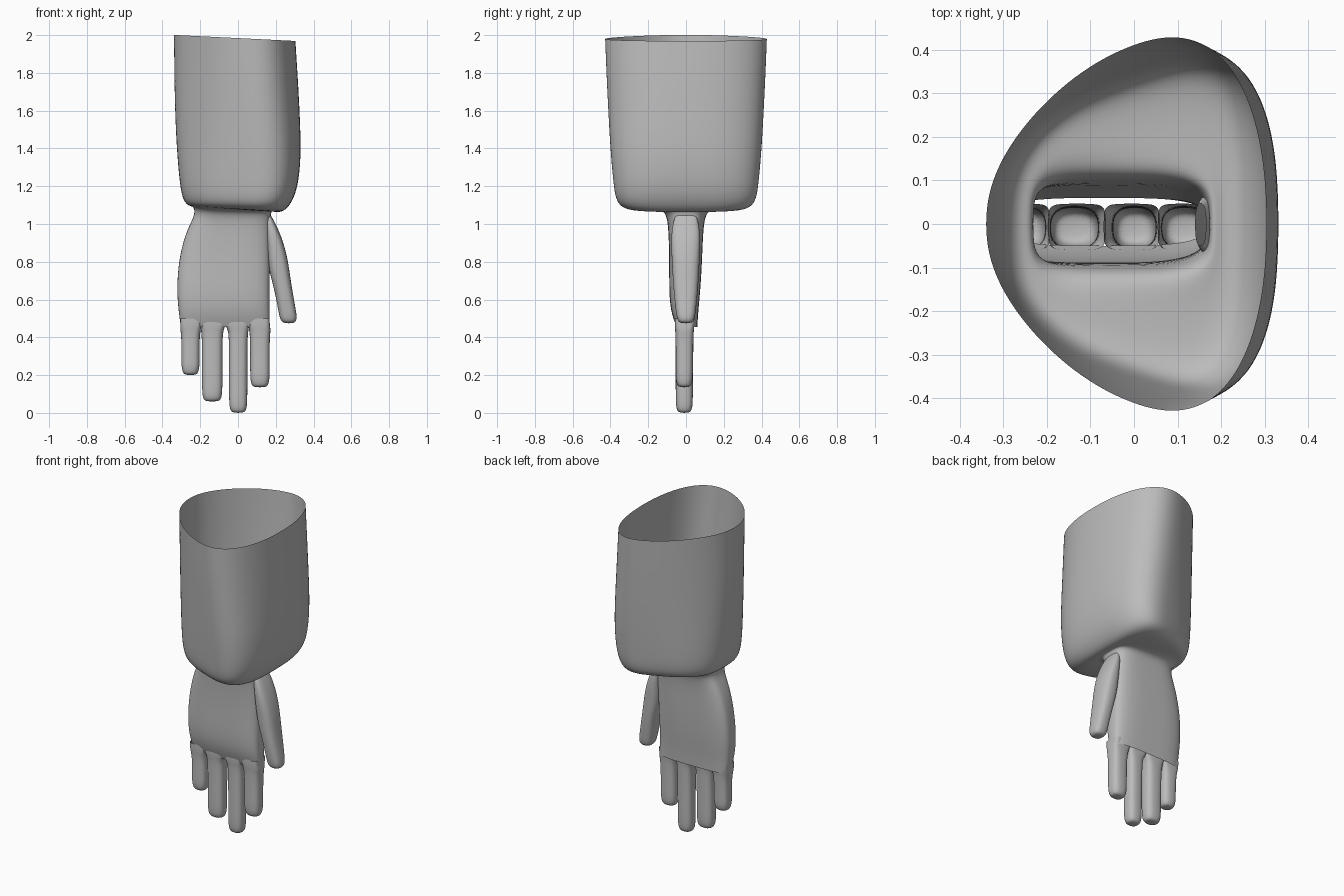
import bpy, bmesh, math

if "Cube" in bpy.data.objects:
    bpy.data.objects.remove(bpy.data.objects["Cube"], do_unlink=True)

grey = bpy.data.materials.new("plain grey")
grey.use_nodes = True
COLOUR = (0.5, 0.5, 0.5, 1)
grey.diffuse_color = COLOUR
grey.node_tree.nodes["Principled BSDF"].inputs["Base Color"].default_value = COLOUR


def power(v, p):
    return math.copysign(abs(v) ** p, v)


def loft(name, rings, sides, cap=False):
    """Skin rings (z, x0, x1, y0, y1, roundness, flare, tilt) into an open tube."""
    bm = bmesh.new()
    loops = []
    for z, x0, x1, y0, y1, p, flare, tilt in rings:
        loop = []
        for i in range(sides):
            t = math.tau * i / sides
            c, s = power(math.cos(t), p), power(math.sin(t), p)
            x = (x0 + x1) / 2 + (x1 - x0) / 2 * c
            y = (y0 + y1) / 2 + (y1 - y0) / 2 * s * (1 + flare * c)
            loop.append(bm.verts.new((x, y, z + tilt * c)))
        loops.append(loop)
    for a, b in zip(loops, loops[1:]):
        for i in range(sides):
            j = (i + 1) % sides
            bm.faces.new((a[i], b[i], b[j], a[j]))
    if cap:
        bm.faces.new(loops[-1][::-1])
    mesh = bpy.data.meshes.new(name)
    bm.normal_update()
    bm.to_mesh(mesh)
    bm.free()
    mesh.materials.append(grey)
    obj = bpy.data.objects.new(name, mesh)
    bpy.context.collection.objects.link(obj)
    mesh.shade_smooth()
    sub = obj.modifiers.new("smooth", "SUBSURF")
    sub.levels = sub.render_levels = 2
    return obj


# Sleeve: hollow, open at the top, tucked in to the wrist
sleeve = [(z, x0, x1, -b, b, p, k, -0.016) for z, x0, x1, b, p, k in (
    (1.985, -.34, .305, .405, .92, .33),
    (1.8, -.338, .317, .397, .9, .33),
    (1.6, -.335, .328, .385, .86, .33),
    (1.4, -.326, .335, .372, .8, .32),
    (1.25, -.314, .324, .358, .74, .3),
    (1.16, -.303, .3, .346, .7, .3),
    (1.105, -.288, .268, .325, .68, .3),
    (1.08, -.262, .235, .28, .66, .25),
    (1.078, -.24, .2, .18, .62, .12),
)]
# Wrist and palm: flat hollow hand that ends in a ledge over the fingers
palm = [(z, x0, x1, y0, y1, p, 0, 0) for z, x0, x1, y0, y1, p in (
    (1.075, -.23, .178, -.125, .125, .58),
    (1.04, -.232, .172, -.1, .1, .56),
    (.95, -.28, .17, -.092, .09, .58),
    (.8, -.316, .17, -.088, .085, .6),
    (.65, -.324, .167, -.09, .076, .6),
    (.55, -.316, .167, -.082, .066, .6),
    (.49, -.308, .167, -.064, .062, .6),
    (.455, -.303, .167, -.05, .06, .6),
)]
loft("sleeve_and_palm", sleeve + palm, 40)


# Fingers: hollow tubes whose flared roots meet in the webbing
def finger(name, web0, web1, x0, x1, tip):
    y0, y1 = -.055, .037
    m = .018
    rings = [
        (.5, web0, web1, -.06, .047, .4, 0, 0),
        (.465, web0, web1, -.06, .045, .45, 0, 0),
        (.44, x0 - .006, x1 + .006, -.058, .042, .62, 0, 0),
        (.4, x0, x1, y0, y1 + .003, .72, 0, 0),
        ((.4 + tip) / 2, x0, x1, y0, y1, .75, 0, 0),
        (tip + .05, x0, x1, y0, y1, .75, 0, 0),
        (tip + .016, x0 + .006, x1 - .006, y0 + .006, y1 - .006, .78, 0, 0),
        (tip, x0 + m, x1 - m, y0 + m, y1 - m, .85, 0, 0),
    ]
    loft(name, rings, 20, cap=True)


finger("little_finger", -.306, -.192, -.3, -.203, .2)
finger("ring_finger", -.198, -.064, -.191, -.082, .06)
finger("middle_finger", -.07, .06, -.048, .05, 0)
finger("index_finger", .054, .168, .064, .168, .135)

# Thumb: tapering tube leaning away from the palm
thumb = [(z, x0, x1, -y, y * .96, .76, 0, 0) for z, x0, x1, y in (
    (1.06, .14, .165, .05),
    (1.0, .142, .202, .074),
    (.9, .15, .243, .08),
    (.8, .157, .266, .075),
    (.74, .168, .274, .072),
    (.65, .192, .288, .066),
    (.57, .208, .302, .058),
    (.515, .218, .312, .051),
    (.488, .226, .31, .044),
    (.474, .245, .295, .028),
)]
loft("thumb", thumb, 20, cap=True)
